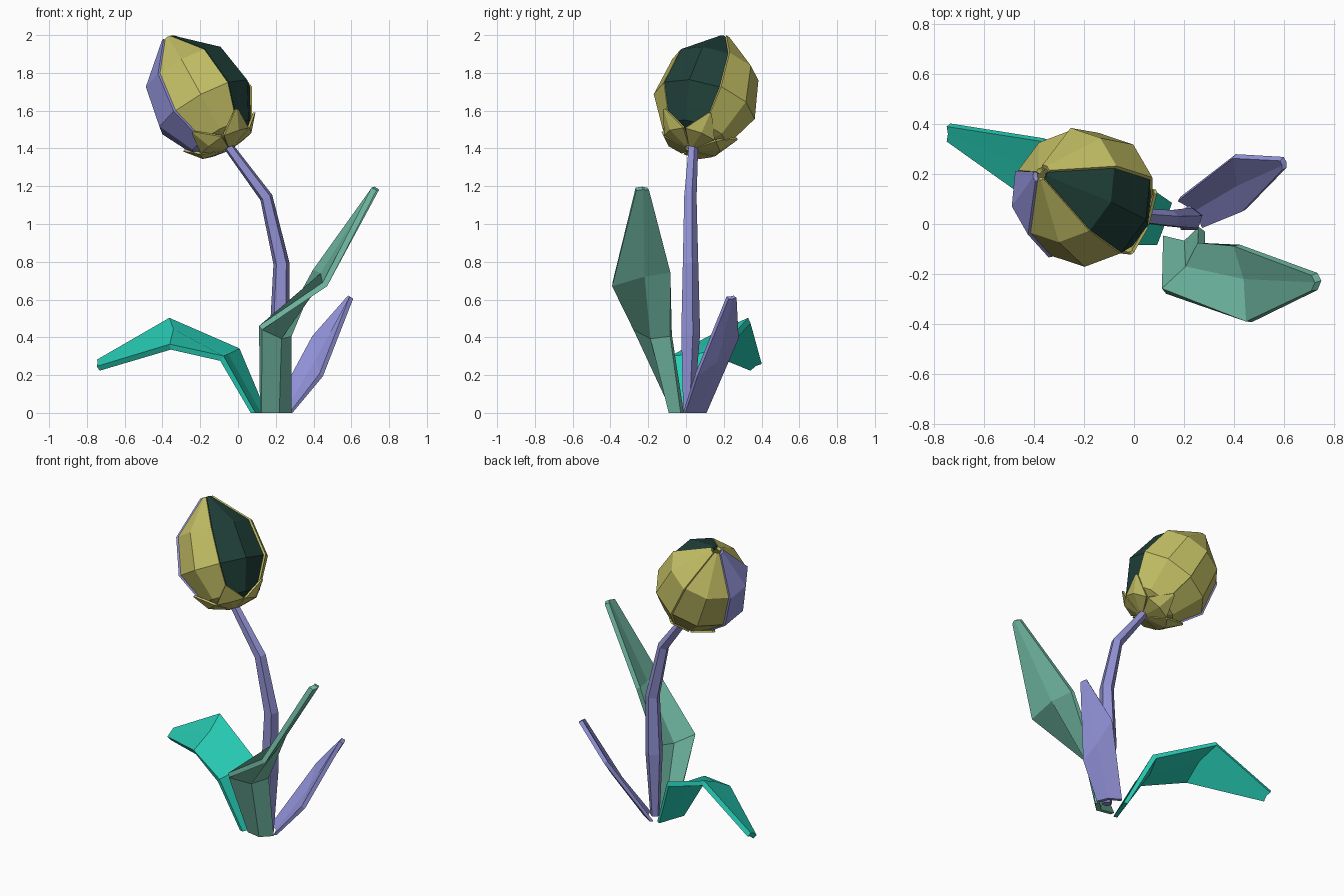
import bpy, bmesh, math
from mathutils import Vector

if "Cube" in bpy.data.objects:
    bpy.data.objects.remove(bpy.data.objects["Cube"])

YELLOW, BLUE, DARK = (0.55, 0.52, 0.13), (0.30, 0.30, 0.72), (0.014, 0.05, 0.04)
SAGE, TEAL, STEM = (0.17, 0.50, 0.38), (0.02, 0.60, 0.46), (0.28, 0.28, 0.65)


def add_object(name, bm, color):
    bmesh.ops.recalc_face_normals(bm, faces=bm.faces)
    mesh = bpy.data.meshes.new(name)
    bm.to_mesh(mesh)
    bm.free()
    mat = bpy.data.materials.new(name + "_mat")
    mat.diffuse_color = (*color, 1)
    mat.use_nodes = True
    mat.node_tree.nodes["Principled BSDF"].inputs["Base Color"].default_value = mat.diffuse_color
    mesh.materials.append(mat)
    ob = bpy.data.objects.new(name, mesh)
    bpy.context.collection.objects.link(ob)
    return ob


def sheet(name, rows, color, thickness):
    """Skin rows of points into a faceted sheet, then thicken it about its middle."""
    bm = bmesh.new()
    grid = [[bm.verts.new(p) for p in row] for row in rows]
    for r0, r1 in zip(grid, grid[1:]):
        for i in range(len(r0) - 1):
            bm.faces.new((r0[i], r0[i + 1], r1[i + 1], r1[i]))
    bm.normal_update()
    for v, n in [(v, v.normal.copy()) for v in bm.verts]:
        v.co += n * thickness / 2
    bmesh.ops.solidify(bm, geom=bm.faces[:], thickness=thickness)
    for v in bm.verts:
        if v.co.z < 0.02:
            v.co.z = 0
    return add_object(name, bm, color)


# Stem: five-sided tube along a bending path
path = [(0.22, 0.01, 0, 0.03), (0.22, 0.02, 0.42, 0.055), (0.23, 0.02, 0.79, 0.045),
        (0.15, 0.02, 1.14, 0.036), (-0.08, 0.04, 1.45, 0.026)]
pts = [Vector(p[:3]) for p in path]
bm = bmesh.new()
rings = []
for i, p in enumerate(pts):
    t = (pts[min(i + 1, 4)] - pts[max(i - 1, 0)]).normalized()
    if i == 0:
        t = Vector((0, 0, 1))
    v = Vector((0, 1, 0))
    u = v.cross(t).normalized()
    v = t.cross(u)
    rings.append([bm.verts.new(p + path[i][3] * (u * math.cos(a) + v * math.sin(a)))
                  for a in [math.tau * k / 5 + 0.3 for k in range(5)]])
for a, b in zip(rings, rings[1:]):
    for k in range(5):
        bm.faces.new((a[k], a[(k + 1) % 5], b[(k + 1) % 5], b[k]))
bm.faces.new(rings[0])
bm.faces.new(rings[-1])
add_object("stem", bm, STEM)

# Leaves: rows of left edge, midrib, right edge from the ground to the tip
sheet("tall_leaf", [
    [(0.12, -0.06, 0), (0.21, -0.08, 0), (0.27, -0.02, 0)],
    [(0.12, -0.27, 0.45), (0.22, -0.18, 0.40), (0.27, -0.08, 0.41)],
    [(0.46, -0.39, 0.68), (0.45, -0.22, 0.73), (0.41, -0.085, 0.75)],
    [(0.72, -0.265, 1.185), (0.735, -0.23, 1.19), (0.72, -0.20, 1.185)]], SAGE, 0.03)
sheet("drooping_leaf", [
    [(0.08, -0.08, 0), (0.11, 0.0, 0), (0.14, 0.09, 0)],
    [(-0.085, -0.08, 0.29), (-0.06, 0.06, 0.30), (0.0, 0.19, 0.33)],
    [(-0.36, 0.06, 0.35), (-0.34, 0.20, 0.43), (-0.36, 0.335, 0.49)],
    [(-0.74, 0.335, 0.235), (-0.735, 0.365, 0.26), (-0.74, 0.395, 0.27)]], TEAL, 0.03)
sheet("short_leaf", [
    [(0.18, 0.10, 0), (0.25, 0.06, 0), (0.28, -0.01, 0)],
    [(0.40, 0.27, 0.40), (0.42, 0.16, 0.28), (0.44, 0.055, 0.20)],
    [(0.59, 0.26, 0.615), (0.60, 0.24, 0.61), (0.60, 0.22, 0.61)]], BLUE, 0.025)

# Flower head: tilted frame from its base towards its tip
base, tip = Vector((-0.06, 0.03, 1.42)), Vector((-0.37, 0.20, 1.985))
tilt = Vector((0, 0, 1)).rotation_difference(tip - base)


def head(deg, t, r):
    a = math.radians(deg)
    return base + tilt @ Vector((r * math.cos(a), r * math.sin(a), t))


# Five petals, two facets wide
profile = [(0.0, 0.03), (0.055, 0.165), (0.24, 0.262), (0.465, 0.222), (0.66, 0.02)]
petals = [("dark_petal", -56, DARK, 0), ("back_right_petal", 16, YELLOW, 0.012),
          ("back_left_petal", 88, YELLOW, 0), ("blue_petal", 160, BLUE, 0.012),
          ("front_petal", 232, YELLOW, 0)]
for name, start, color, lift in petals:
    sheet(name, [[head(start + 36 * k, t, r + lift) for k in range(3)] for t, r in profile],
          color, 0.018)

# Calyx: five pointed sepals cupping the petals
for k in range(5):
    a = 16 + 72 * k
    sheet("sepal_%d" % (k + 1), [
        [head(a - 36, -0.02, 0.03), head(a, -0.02, 0.03), head(a + 36, -0.02, 0.03)],
        [head(a - 34, 0.015, 0.15), head(a, 0.01, 0.15), head(a + 34, 0.015, 0.15)],
        [head(a - 2, 0.10, 0.22), head(a, 0.10, 0.222), head(a + 2, 0.10, 0.22)]], YELLOW, 0.012)
